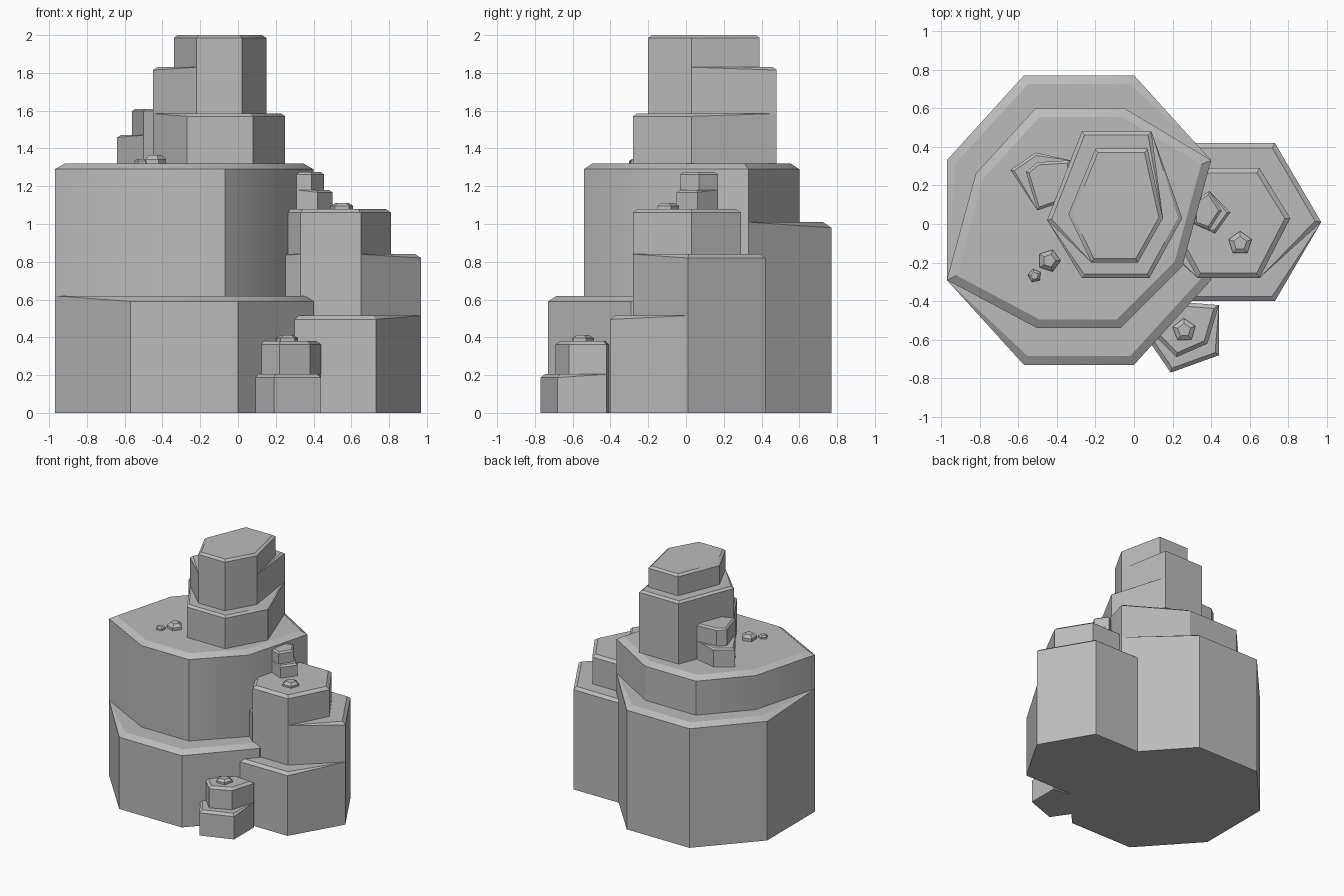
import bpy, bmesh, math
from mathutils import Vector

if "Cube" in bpy.data.objects:
    bpy.data.objects.remove(bpy.data.objects["Cube"], do_unlink=True)

stone = bpy.data.materials.new("grey stone")
stone.use_nodes = True
grey = (0.5, 0.5, 0.5, 1)
stone.diffuse_color = grey
stone.node_tree.nodes["Principled BSDF"].inputs["Base Color"].default_value = grey


def inset_corner(outline, i, width):
    """Corner i of a counter-clockwise outline, moved inward by width."""
    p = Vector(outline[i])
    before = (p - Vector(outline[i - 1])).normalized()
    after = (Vector(outline[(i + 1) % len(outline)]) - p).normalized()
    n1, n2 = Vector((-before.y, before.x)), Vector((-after.y, after.x))
    return p + (n1 + n2) * width / (1 + n1.dot(n2))


def rock(name, outline, floor, ledges, top, width, drop):
    """Prism with chipped ledges: each ledge is (height, {corner: new place}).
    Corners a ledge does not move run straight up past it."""
    bm = bmesh.new()
    outline = list(outline)
    count = len(outline)

    def skin(lower, upper):
        for i in range(count):
            j = (i + 1) % count
            corners = list(dict.fromkeys((lower[i], lower[j], upper[j], upper[i])))
            if len(corners) > 2:
                bm.faces.new(corners)

    ring = [bm.verts.new((x, y, floor)) for x, y in outline]
    bm.faces.new(ring[::-1])
    everything = dict(enumerate(outline))
    for height, moves in ledges + [(top, everything)]:
        shoulder, rim, foot = [], [], []
        for i, (x, y) in enumerate(outline):
            if i in moves:
                shoulder.append(bm.verts.new((x, y, height - drop)))
                rim.append(bm.verts.new((*inset_corner(outline, i, width), height)))
                if height < top:
                    foot.append(bm.verts.new((*moves[i], height)))
            else:
                v = bm.verts.new((x, y, height))
                shoulder.append(v)
                rim.append(v)
                foot.append(v)
        skin(ring, shoulder)
        skin(shoulder, rim)
        if height < top:
            skin(rim, foot)
            ring = foot
            outline = [moves.get(i, p) for i, p in enumerate(outline)]
        else:
            bm.faces.new(rim)

    # Merge flat wall pieces, then finish the object
    bmesh.ops.dissolve_limit(bm, angle_limit=0.01, verts=bm.verts, edges=bm.edges)
    bmesh.ops.recalc_face_normals(bm, faces=bm.faces)
    mesh = bpy.data.meshes.new(name)
    bm.to_mesh(mesh)
    bm.free()
    mesh.materials.append(stone)
    obj = bpy.data.objects.new(name, mesh)
    bpy.context.collection.objects.link(obj)
    bpy.ops.object.select_all(action="DESELECT")
    obj.select_set(True)
    bpy.context.view_layer.objects.active = obj
    bpy.ops.object.shade_smooth_by_angle(angle=math.radians(30))


def pebble(name, x, y, floor, radius, height, turn):
    angles = [math.radians(turn + 72 * i) for i in range(5)]
    outline = [(x + radius * math.cos(a), y + radius * math.sin(a)) for a in angles]
    rock(name, outline, floor, [], floor + height, radius * 0.35, height * 0.5)


# Large main boulder
rock("main_boulder",
     [(-.97, -.29), (-.57, -.73), (0, -.73), (.4, -.29),
      (.4, .33), (0, .77), (-.57, .77), (-.97, .33)], 0,
     [(.62, {1: (-.5, -.54), 2: (-.07, -.54), 3: (.25, -.22)}),
      (1.01, {5: (-.05, .6), 6: (-.51, .6), 7: (-.82, .26)})],
     1.32, .045, .03)

# Tall peak standing on the main boulder
rock("peak",
     [(-.27, -.28), (.08, -.28), (.25, .03), (.09, .48), (-.27, .48), (-.45, .02)], 1.32,
     [(1.585, {0: (-.22, -.2), 1: (.02, -.2), 2: (.15, .03)}),
      (1.83, {3: (.07, .39), 4: (-.2, .39), 5: (-.34, .05)})],
     2, .02, .015)

# Side boulder
rock("side_boulder",
     [(.25, -.4), (.73, -.4), (.97, .01), (.73, .42), (.25, .42), (.01, .01)], 0,
     [(.515, {0: (.33, -.28), 1: (.65, -.28)}),
      (.84, {2: (.81, .03), 3: (.65, .29), 4: (.3, .29), 5: (.16, .03)})],
     1.08, .025, .02)

# Small stepped rocks
rock("front_rock",
     [(.06, -.58), (.19, -.77), (.44, -.68), (.44, -.42), (.19, -.4)], 0,
     [(.205, {0: (.1, -.57), 1: (.22, -.69), 2: (.38, -.62)})],
     .38, .02, .018)
rock("peak_step",
     [(-.64, .28), (-.5, .07), (-.33, .13), (-.33, .33), (-.51, .37)], 1.32,
     [(1.47, {0: (-.56, .27), 4: (-.5, .32)})],
     1.61, .014, .012)
rock("side_step",
     [(.31, 0), (.42, -.05), (.5, .06), (.39, .17), (.31, .12)], 1.08,
     [(1.18, {1: (.39, -.03), 2: (.455, .07)})],
     1.275, .014, .012)

# Pebbles
pebble("front_pebble", .26, -.55, .38, .062, .032, 20)
pebble("side_pebble", .55, -.1, 1.08, .063, .032, 18)
pebble("top_pebble_large", -.44, -.19, 1.32, .06, .045, 0)
pebble("top_pebble_small", -.515, -.268, 1.32, .036, .025, 30)
